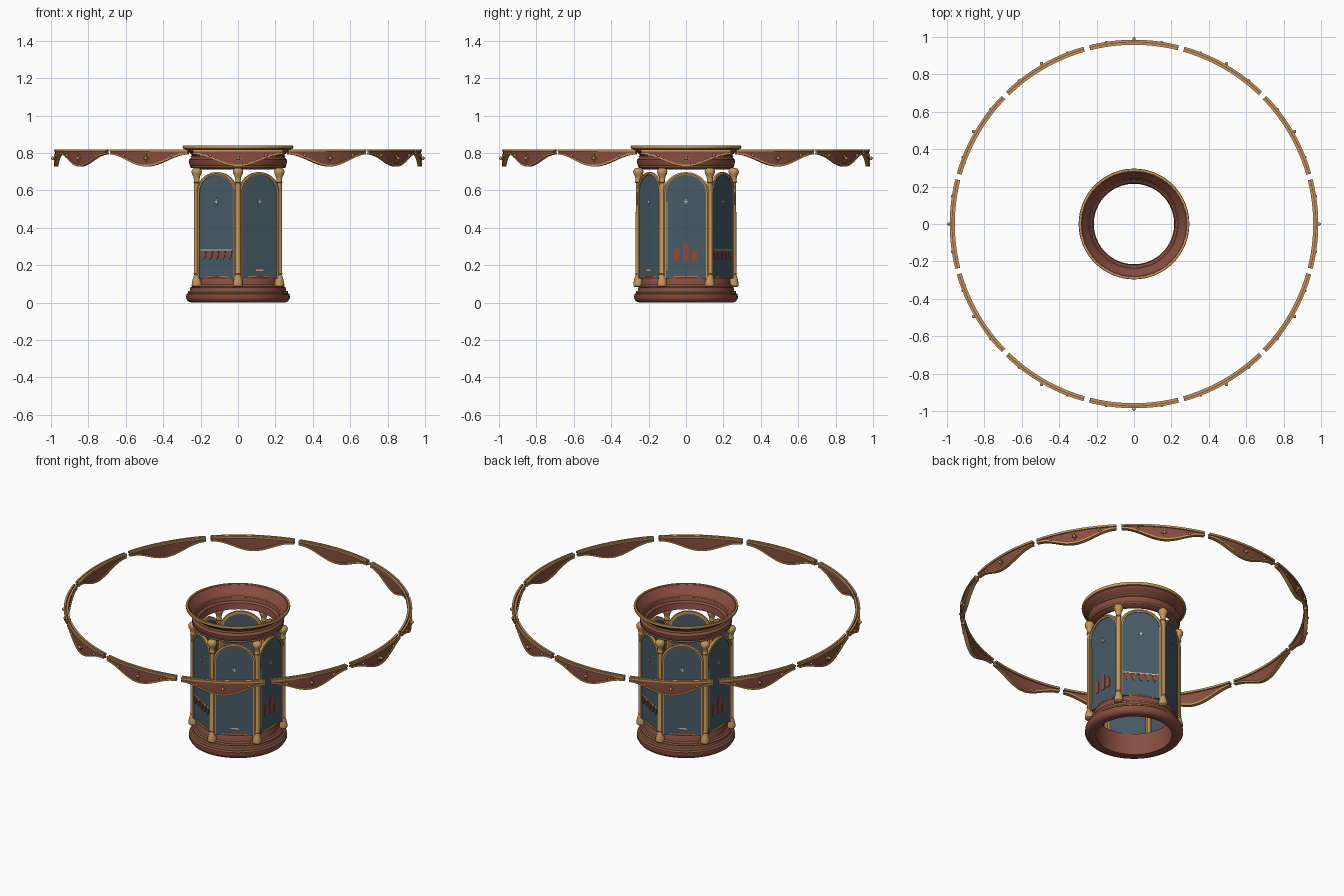
import bpy, bmesh, math
from mathutils import Matrix, Vector

cube = bpy.data.objects.get("Cube")
if cube:
    bpy.data.objects.remove(cube)


def material(name, color):
    m = bpy.data.materials.new(name)
    m.use_nodes = True
    rgba = (*color, 1)
    m.diffuse_color = rgba
    m.node_tree.nodes["Principled BSDF"].inputs["Base Color"].default_value = rgba
    return m


RED = material("brick red", (0.25, 0.075, 0.053))
GOLD = material("antique gold", (0.56, 0.31, 0.1))
SLATE = material("slate blue", (0.065, 0.107, 0.14))
CREAM = material("cream", (0.68, 0.5, 0.3))
RUST = material("rust", (0.3, 0.068, 0.04))


def finish(name, bm, mat, matrix=None, smooth=True):
    if matrix:
        bm.transform(matrix)
    bmesh.ops.recalc_face_normals(bm, faces=bm.faces)
    mesh = bpy.data.meshes.new(name)
    bm.to_mesh(mesh)
    bm.free()
    mesh.materials.append(mat)
    obj = bpy.data.objects.new(name, mesh)
    bpy.context.collection.objects.link(obj)
    if smooth:
        bpy.ops.object.select_all(action="DESELECT")
        obj.select_set(True)
        bpy.context.view_layer.objects.active = obj
        bpy.ops.object.shade_smooth_by_angle(angle=math.radians(40))
    return obj


def loft(name, sections, mat, matrix=None, loop=False):
    """Skin a row of closed sections, capped unless the row is a loop."""
    bm = bmesh.new()
    rings = [[bm.verts.new(p) for p in s] for s in sections]
    n = len(rings[0])
    pairs = list(zip(rings, rings[1:] + rings[:1]))
    for a, b in pairs if loop else pairs[:-1]:
        for i in range(n):
            j = (i + 1) % n
            bm.faces.new((a[i], a[j], b[j], b[i]))
    if not loop:
        bm.faces.new(rings[0])
        bm.faces.new(rings[-1])
    return finish(name, bm, mat, matrix)


def polar(r, angle, z):
    return (r * math.cos(angle), r * math.sin(angle), z)


def turned_ring(name, profile, mat, steps=64):
    angles = [math.tau * i / steps for i in range(steps)]
    return loft(name, [[polar(r, a, z) for r, z in profile] for a in angles], mat, loop=True)


def bead(name, radius, z, size, mat=GOLD):
    circle = [(radius + size * math.cos(t * math.pi / 4), z + size * math.sin(t * math.pi / 4))
              for t in range(8)]
    return turned_ring(name, circle, mat)


def column(name, profile, mat, matrix, steps=16):
    sections = [[polar(r, math.tau * i / steps, z) for i in range(steps)] for r, z in profile]
    return loft(name, sections, mat, matrix)


def plate(name, outline, mat, matrix, depth=0.004):
    """Thin plate: outline in (sideways, up), facing local +x."""
    return loft(name, [[(0, u, v) for u, v in outline], [(depth, u, v) for u, v in outline]],
                mat, matrix)


def box(u, v, w, h):
    return [(u - w / 2, v), (u + w / 2, v), (u + w / 2, v + h), (u - w / 2, v + h)]


def star(z, size):
    points = []
    for i in range(8):
        r = size if i % 2 == 0 else size * 0.35
        points.append((r * 0.8 * math.sin(i * math.pi / 4), z + r * math.cos(i * math.pi / 4)))
    return points


def facing(angle, radius):
    return Matrix.Rotation(angle, 4, "Z") @ Matrix.Translation((radius, 0, 0))


# Drum base and cornice
turned_ring("drum_base", [(.215, .006), (.25, 0), (.268, .008), (.278, .025), (.276, .045),
                          (.262, .054), (.257, .064), (.257, .08), (.24, .088), (.236, .125),
                          (.228, .14), (.215, .14)], RED)
bead("base_lower_trim", .263, .057, .006)
bead("base_step_trim", .243, .09, .006)
bead("base_upper_trim", .231, .137, .006)
turned_ring("cornice", [(.228, .712), (.25, .725), (.26, .738), (.262, .765), (.25, .775),
                        (.246, .788), (.258, .8), (.276, .81), (.285, .825), (.289, .836),
                        (.28, .836), (.255, .803), (.237, .785), (.233, .758), (.22, .75),
                        (.215, .712)], RED)
turned_ring("cornice_lip", [(.283, .822), (.293, .823), (.296, .832), (.294, .84), (.284, .84)], GOLD)
bead("cornice_lower_trim", .252, .727, .006)
bead("cornice_neck_trim", .248, .782, .005)
bead("cornice_inner_trim", .235, .782, .003)

# Six turned columns
COLUMN = [(.018, .083), (.026, .09), (.027, .102), (.022, .125), (.014, .15), (.017, .155),
          (.014, .162), (.0135, .64), (.018, .645), (.014, .652), (.018, .675), (.026, .69),
          (.028, .703), (.022, .715), (.014, .72)]
for k in range(6):
    column("column_%d" % (k + 1), COLUMN, GOLD, facing(math.radians(30 + 60 * k), .255))

# Six arched panels with gold frames and painted scenes
HALF, SPRING, RISE, SILL = .114, .588, .102, .13
arch = [(HALF * math.cos(t * math.pi / 20), SPRING + RISE * math.sin(t * math.pi / 20))
        for t in range(21)]
outline = [(HALF, SILL)] + arch + [(-HALF, SILL)]
for k in range(6):
    spot = facing(math.radians(60 * k), .22)
    front = facing(math.radians(60 * k), .2255)
    plate("panel_%d" % (k + 1), outline, SLATE, spot, .006)
    rail = []
    for i, (u, v) in enumerate(outline):
        a, b = outline[max(i - 1, 0)], outline[min(i + 1, len(outline) - 1)]
        t = Vector((b[0] - a[0], b[1] - a[1])).normalized() * .008
        rail.append([(x, u + s * t.y, v - s * t.x) for x, s in
                     ((-.004, -1), (.011, -1), (.014, 0), (.011, 1), (-.004, 1))])
    loft("panel_frame_%d" % (k + 1), rail, GOLD, spot)
    plate("panel_star_%d" % (k + 1), star(.54, .018), CREAM, front)
    if k % 3 == 0:
        for u, h in ((-.05, .075), (0, .105), (.045, .06)):
            w = .013
            tower = [(u - w, .222), (u + w, .222), (u + w, .21 + h), (u, .225 + h), (u - w, .21 + h)]
            plate("painted_tower", tower, RUST, front)
        plate("painted_pole", box(-.101, .17, .006, .37), GOLD, front)
    elif k % 3 == 1:
        plate("painted_bunting_line", box(0, .278, .2, .007), CREAM, front)
        for i in range(5):
            u = (i - 2) * .04
            plate("painted_pennant", [(u - .014, .277), (u - .009, .245), (u, .232),
                                      (u + .009, .245), (u + .014, .277)], RUST, front)
    else:
        plate("painted_dash", box(0, .17, .05, .007), CREAM, front)


# Outer ring of twelve scalloped valances
def hem(f):
    return .797 - .032 * (1 + math.cos(math.pi * f))


STEPS = 24
for k in range(12):
    middle = math.radians(30 * k)
    fractions = [2 * i / STEPS - 1 for i in range(STEPS + 1)]

    def strip(name, r0, r1, low, high, mat):
        rows = []
        for f in fractions:
            a = middle + math.radians(14.1) * f
            rows.append([polar(r0, a, low(f)), polar(r1, a, low(f)),
                         polar(r1, a, high(f)), polar(r0, a, high(f))])
        loft("%s_%d" % (name, k + 1), rows, mat)

    strip("valance_cloth", .967, .978, hem, lambda f: .814, RED)
    strip("valance_hem", .961, .984, lambda f: hem(f) - .005, lambda f: hem(f) + .005, GOLD)
    strip("valance_outer_rail", .975, .985, lambda f: .808, lambda f: .82, GOLD)
    strip("valance_inner_rail", .958, .97, lambda f: .808, lambda f: .82, GOLD)
    plate("valance_star_%d" % (k + 1), star(.772, .022), GOLD, facing(middle, .976), .009)
    for side, z, size in ((-8.7, .787, .008), (0, .772, .009), (8.7, .787, .008)):
        bm = bmesh.new()
        bmesh.ops.create_uvsphere(bm, u_segments=10, v_segments=6, radius=size)
        place = facing(middle + math.radians(side), .982 if side else .99)
        finish("valance_stud", bm, GOLD, place @ Matrix.Translation((0, 0, z)))
